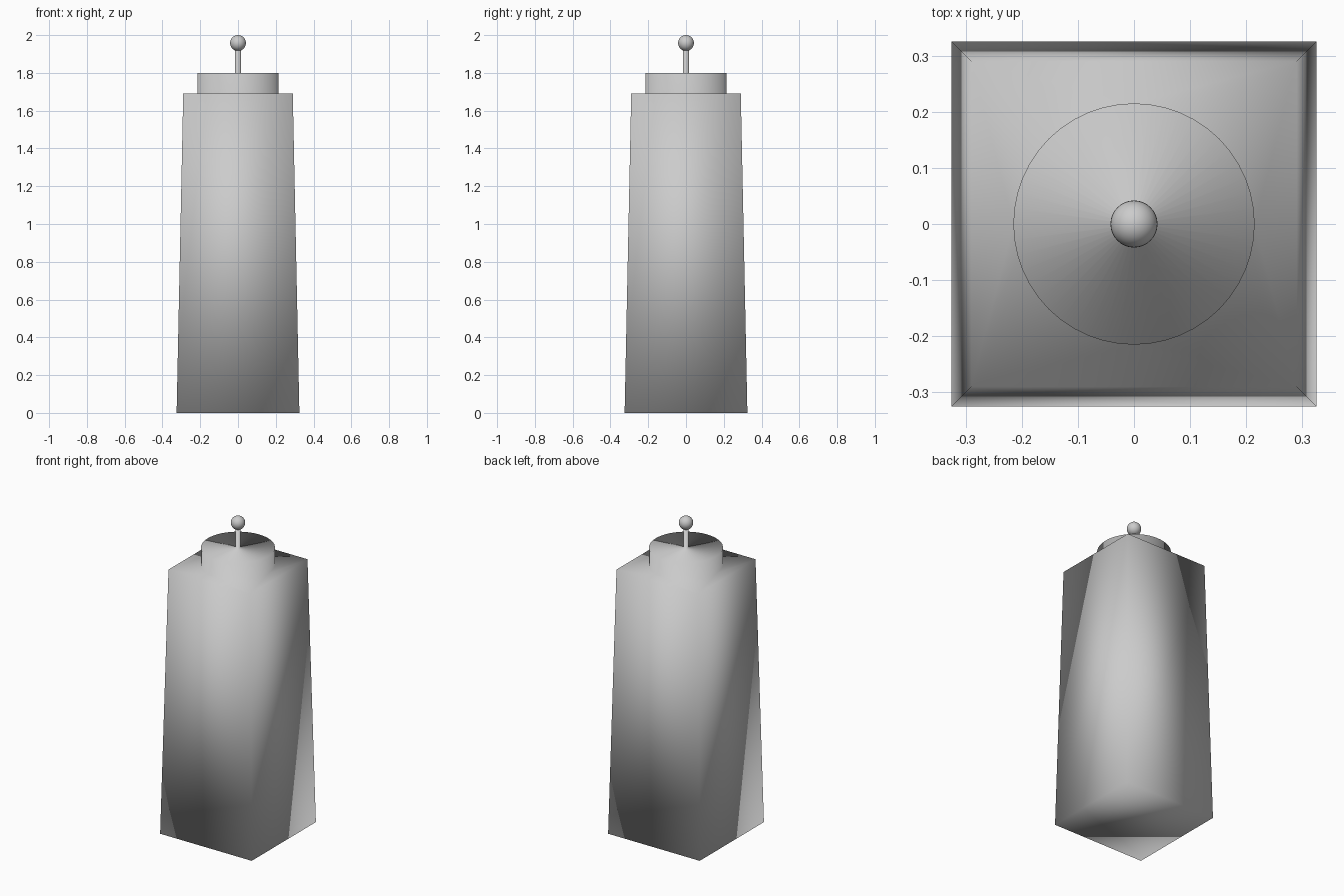
import bpy, bmesh
from math import cos, sin, pi

cube = bpy.data.objects.get("Cube")
if cube:
    bpy.data.objects.remove(cube)

SIDES = 48

grey = bpy.data.materials.new("plain grey")
grey.use_nodes = True
colour = (0.6, 0.6, 0.6, 1)
grey.diffuse_color = colour
grey.node_tree.nodes["Principled BSDF"].inputs["Base Color"].default_value = colour


def ring(bm, radius, z, count, turn=0.0):
    """A horizontal loop of vertices around the z axis."""
    angles = [2 * pi * i / count + turn for i in range(count)]
    return [bm.verts.new((radius * cos(a), radius * sin(a), z)) for a in angles]


def square(bm, half, z):
    return ring(bm, half * 2 ** 0.5, z, 4, pi / 4)


def wall(bm, low, high):
    """Quads joining two loops of equal length."""
    for i in range(len(low)):
        j = (i + 1) % len(low)
        bm.faces.new((low[i], low[j], high[j], high[i]))


def shoulder(bm, corners, loop):
    """Flat surface between a square and a circle inside it."""
    quarter = len(loop) // 4
    for i in range(len(loop)):
        k = i // quarter
        bm.faces.new((corners[k], loop[(i + 1) % len(loop)], loop[i]))
        if i % quarter == 0:
            bm.faces.new((corners[k - 1], corners[k], loop[i]))


def finish(bm, name):
    bmesh.ops.recalc_face_normals(bm, faces=bm.faces)
    for face in bm.faces:
        face.smooth = True
    mesh = bpy.data.meshes.new(name)
    bm.to_mesh(mesh)
    bm.free()
    mesh.materials.append(grey)
    bpy.context.collection.objects.link(bpy.data.objects.new(name, mesh))


# Tapered square body with its round collar and thin stem, one smooth shell
bm = bmesh.new()
base, top = square(bm, 0.325, 0), square(bm, 0.29, 1.69)
bm.faces.new(base[::-1])
wall(bm, base, top)
profile = [(0.215, 1.69), (0.215, 1.80), (0.015, 1.80), (0.015, 1.93)]
loops = [ring(bm, r, z, SIDES) for r, z in profile]
shoulder(bm, top, loops[0])
for low, high in zip(loops, loops[1:]):
    wall(bm, low, high)
bm.faces.new(loops[-1])
finish(bm, "body_with_collar_and_stem")

# Ball on the tip of the stem
bm = bmesh.new()
bmesh.ops.create_uvsphere(bm, u_segments=32, v_segments=16, radius=0.042)
bmesh.ops.translate(bm, verts=bm.verts, vec=(0, 0, 1.958))
finish(bm, "tip_ball")
